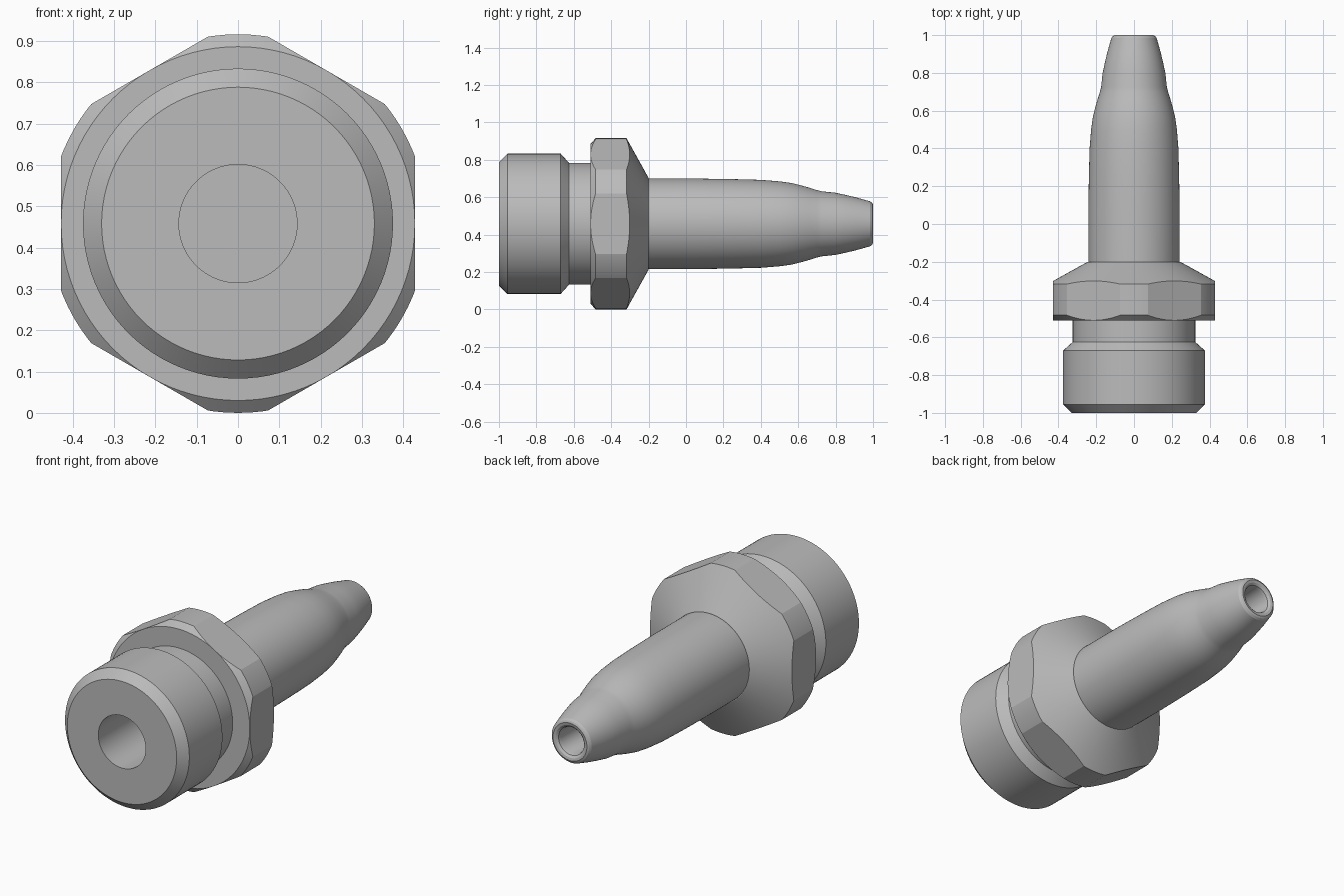
import bpy, bmesh, math
from mathutils import Vector, Matrix

if "Cube" in bpy.data.objects:
    bpy.data.objects.remove(bpy.data.objects["Cube"])

AXIS_Z = 0.458      # height of the turning axis
APOTHEM = 0.428     # half the distance across the hex flats
SEGMENTS = 96

grey = bpy.data.materials.new("satin_grey")
grey.diffuse_color = (0.5, 0.5, 0.5, 1)
grey.use_nodes = True
grey.node_tree.nodes["Principled BSDF"].inputs["Base Color"].default_value = grey.diffuse_color

# (radius, y) outline, from the bottom of the front bore to the bottom of the tip hole
front_bore = [(0, 0.5), (0.143, 0.5), (0.143, -1.0)]
collar = [(0.33, -1.0), (0.375, -0.955), (0.375, -0.67), (0.325, -0.625)]
nut = [(0.325, -0.51), (0.428, -0.51), (0.458, -0.483), (0.458, -0.318), (0.245, -0.2)]
barrel = [(0.242, -0.2), (0.242, 0.05), (0.239, 0.25), (0.235, 0.40), (0.227, 0.50),
          (0.218, 0.565), (0.207, 0.61), (0.193, 0.66), (0.180, 0.70), (0.174, 0.725)]
tip = [(0.166, 0.80), (0.153, 0.86), (0.141, 0.91), (0.124, 0.97), (0.120, 0.985),
       (0.112, 0.995), (0.102, 1.0), (0.088, 0.997), (0.077, 0.988), (0.072, 0.97)]
tip_hole = [(0.072, 0.72), (0, 0.72)]
profile = front_bore + collar + nut + barrel + tip + tip_hole

# Turn the outline around the y axis
bm = bmesh.new()
verts = [bm.verts.new((r, y, 0)) for r, y in profile]
edges = [bm.edges.new(pair) for pair in zip(verts, verts[1:])]
bmesh.ops.spin(bm, geom=verts + edges, cent=(0, 0, 0), axis=(0, 1, 0),
               angle=math.tau, steps=SEGMENTS, use_merge=True)
bmesh.ops.remove_doubles(bm, verts=bm.verts, dist=1e-5)
bmesh.ops.dissolve_degenerate(bm, edges=bm.edges, dist=1e-6)

# Mill the six flats across the nut
for i in range(6):
    a = i * math.pi / 3
    n = Vector((math.cos(a), 0, math.sin(a)))
    bmesh.ops.bisect_plane(bm, geom=bm.verts[:] + bm.edges[:] + bm.faces[:],
                           dist=1e-6, plane_co=n * APOTHEM, plane_no=n, clear_outer=True)
    rim = [e for e in bm.edges if e.is_boundary]
    bmesh.ops.edgeloop_fill(bm, edges=rim)

bmesh.ops.recalc_face_normals(bm, faces=bm.faces)
bmesh.ops.transform(bm, matrix=Matrix.Translation((0, 0, AXIS_Z)), verts=bm.verts)

mesh = bpy.data.meshes.new("hose_fitting")
bm.to_mesh(mesh)
bm.free()
mesh.materials.append(grey)
fitting = bpy.data.objects.new("hose_fitting", mesh)
bpy.context.collection.objects.link(fitting)
bpy.context.view_layer.objects.active = fitting
fitting.select_set(True)
bpy.ops.object.shade_smooth_by_angle(angle=math.radians(17))
